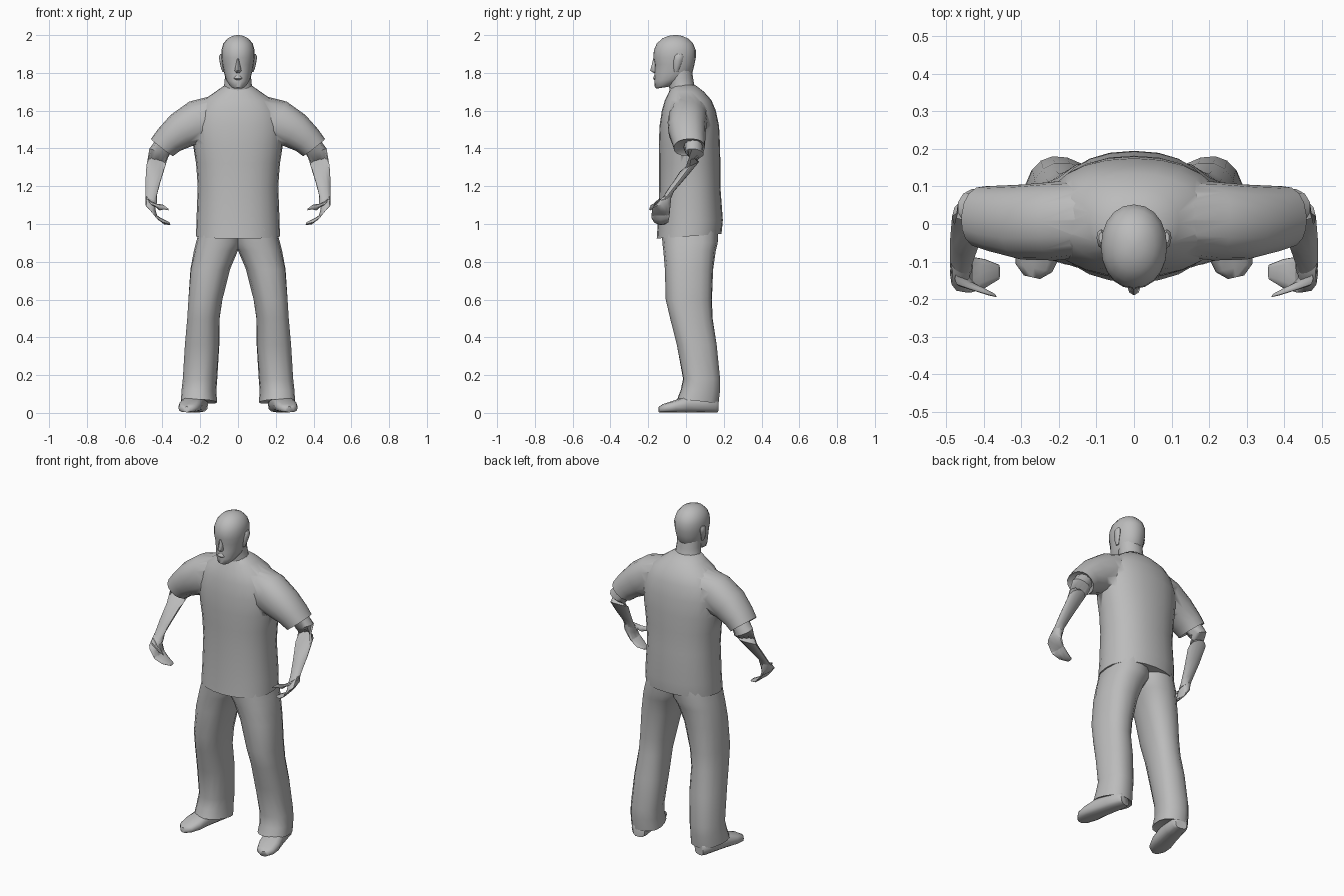
import bpy, bmesh, math
from mathutils import Vector as V

grey = bpy.data.materials.new("plain grey")
grey.diffuse_color = (0.5, 0.5, 0.5, 1)


def loft(name, rings, n=16, p=0.9, mirror=False, smooth=50):
    """Skin a row of rounded rings, each given as centre, u radius, v radius."""
    bm = bmesh.new()
    loops = []
    for c, u, v in rings:
        loop = []
        for i in range(n):
            a = 2 * math.pi * i / n
            s, t = [math.copysign(abs(k) ** p, k) for k in (math.cos(a), math.sin(a))]
            loop.append(bm.verts.new(V(c) + V(u) * s + V(v) * t))
        loops.append(loop)
    for a, b in zip(loops, loops[1:]):
        for i in range(n):
            j = (i + 1) % n
            bm.faces.new((a[i], a[j], b[j], b[i]))
    bm.faces.new(loops[0])
    bm.faces.new(loops[-1])
    bmesh.ops.recalc_face_normals(bm, faces=bm.faces)
    me = bpy.data.meshes.new(name)
    bm.to_mesh(me)
    bm.free()
    me.materials.append(grey)
    ob = bpy.data.objects.new(name, me)
    bpy.context.collection.objects.link(ob)
    if mirror:
        ob.modifiers.new("mirror", 'MIRROR').use_mirror_merge = False
    bpy.ops.object.select_all(action='DESELECT')
    bpy.context.view_layer.objects.active = ob
    ob.select_set(True)
    bpy.ops.object.shade_smooth_by_angle(angle=math.radians(smooth))
    return ob


def level(z, x0, x1, y0, y1, yaw=0, tilt=0):
    """Horizontal ring from its extents; tilt raises its back edge."""
    a = math.radians(yaw)
    rx, ry = (x1 - x0) / 2, (y1 - y0) / 2
    return (((x0 + x1) / 2, (y0 + y1) / 2, z),
            (rx * math.cos(a), rx * math.sin(a), 0),
            (-ry * math.sin(a), ry * math.cos(a), tilt))


def across(c, direction, r, depth):
    """Ring square to a limb direction; r in the upright plane, depth sideways."""
    d = V(direction).normalized()
    side = d.cross(V((0, 0, 1))).normalized()
    return c, side.cross(d) * r, side * depth


# shirt body
shirt = loft("shirt", [
    level(0.935, -0.222, 0.222, -0.155, 0.188, 0, 0.012),
    level(1.02, -0.22, 0.22, -0.148, 0.195),
    level(1.2, -0.213, 0.213, -0.142, 0.182),
    level(1.32, -0.222, 0.222, -0.142, 0.182),
    level(1.42, -0.238, 0.238, -0.144, 0.18),
    level(1.52, -0.245, 0.245, -0.14, 0.175),
    level(1.6, -0.225, 0.225, -0.128, 0.158),
    level(1.655, -0.185, 0.185, -0.112, 0.135),
    level(1.70, -0.12, 0.12, -0.09, 0.095),
    level(1.735, -0.07, 0.07, -0.075, 0.05)], n=24)

# sleeves, merged into the shirt
sleeve = loft("sleeves", [
    across((0.10, 0.015, 1.585), (1, 0, -0.3), 0.10, 0.10),
    across((0.21, 0.008, 1.54), (0.9, 0, -0.4), 0.118, 0.105),
    across((0.30, 0.005, 1.495), (0.8, 0, -0.55), 0.100, 0.10),
    across((0.365, 0.012, 1.445), (0.7, 0, -0.7), 0.082, 0.09),
    across((0.402, 0.018, 1.405), (0.62, 0.05, -0.79), 0.074, 0.083),
    across((0.396, 0.018, 1.412), (0.62, 0.05, -0.79), 0.064, 0.072)],
    mirror=True)
join = shirt.modifiers.new("join sleeves", 'BOOLEAN')
join.operation, join.object = 'UNION', sleeve
bpy.context.view_layer.objects.active = shirt
bpy.ops.object.modifier_apply(modifier=join.name)
bpy.data.objects.remove(sleeve)

# bare arms
loft("arms", [
    across((0.37, 0.03, 1.45), (0.6, 0.1, -0.8), 0.05, 0.055),
    across((0.42, 0.045, 1.375), (0.4, -0.1, -0.9), 0.056, 0.05),
    ((0.435, 0.02, 1.305), (0.05, 0, 0), (0, 0.05, 0.025)),
    ((0.45, -0.04, 1.225), (0.04, 0, 0), (0, 0.045, 0.026)),
    ((0.46, -0.098, 1.15), (0.03, 0, 0), (0, 0.034, 0.022)),
    ((0.46, -0.115, 1.12), (0.03, 0, 0.01), (0, 0.034, 0.01))],
    n=12, p=1, mirror=True)

# hands with curled fingers
loft("hands", [
    ((0.46, -0.108, 1.14), (0.028, 0, 0.008), (0, 0.032, 0.014)),
    ((0.464, -0.13, 1.09), (0.027, 0, 0.014), (0, 0.05, 0.012)),
    ((0.44, -0.135, 1.045), (0.018, 0, 0.022), (0, 0.05, 0.005)),
    ((0.40, -0.132, 1.015), (0.009, 0, 0.017), (0, 0.04, 0)),
    ((0.36, -0.128, 1.002), (0.003, 0, 0.008), (0, 0.02, 0))],
    n=10, p=0.9, mirror=True)
loft("thumbs", [
    ((0.462, -0.145, 1.115), (0.016, 0, 0.016), (0, 0.022, 0.01)),
    ((0.425, -0.168, 1.09), (0.01, 0, 0.018), (0.008, 0.013, 0)),
    ((0.395, -0.18, 1.09), (0.003, 0, 0.013), (0.006, 0.01, 0)),
    ((0.37, -0.19, 1.078), (0.002, 0, 0.006), (0.003, 0.005, 0))],
    n=8, p=1, mirror=True)

# trousers
loft("trousers", [
    level(0.98, -0.03, 0.20, -0.13, 0.17),
    level(0.90, -0.025, 0.223, -0.125, 0.168),
    level(0.86, 0.0, 0.233, -0.12, 0.158),
    level(0.76, 0.042, 0.252, -0.112, 0.144, 4),
    level(0.60, 0.082, 0.263, -0.108, 0.138, 6),
    level(0.50, 0.098, 0.268, -0.085, 0.142, 8),
    level(0.36, 0.10, 0.28, -0.05, 0.164, 10),
    level(0.18, 0.112, 0.29, -0.015, 0.18, 14),
    level(0.12, 0.118, 0.295, -0.028, 0.18, 16),
    level(0.06, 0.115, 0.298, -0.047, 0.172, 16, -0.012),
    level(0.068, 0.128, 0.286, -0.035, 0.16, 16, -0.012)],
    p=0.85, mirror=True)

# shoes, turned outwards from heel to toe
heel, toe = V((0.203, 0.165, 0)), V((0.272, -0.142, 0))
side = V((0.976, 0.217, 0))
loft("shoes", [
    (heel.lerp(toe, t) + V((0, 0, h / 2 + 0.003)), side * w, (0, 0, h / 2))
    for t, w, h in [(0, 0.035, 0.07), (0.06, 0.05, 0.085), (0.3, 0.054, 0.09),
                    (0.55, 0.058, 0.085), (0.75, 0.062, 0.062),
                    (0.92, 0.05, 0.045), (1, 0.022, 0.03)]],
    n=12, p=0.7, mirror=True)

# neck
loft("neck", [
    level(1.66, -0.10, 0.10, -0.08, 0.075),
    level(1.73, -0.074, 0.074, -0.09, 0.045),
    level(1.77, -0.07, 0.07, -0.095, 0.038),
    level(1.83, -0.07, 0.07, -0.10, 0.03)], p=1)

# head
loft("head", [
    level(1.722, -0.03, 0.03, -0.155, -0.09, 0, 0.005),
    level(1.735, -0.045, 0.045, -0.165, -0.05, 0, 0.012),
    level(1.765, -0.064, 0.064, -0.168, 0.01, 0, 0.01),
    level(1.80, -0.074, 0.074, -0.167, 0.034),
    level(1.845, -0.083, 0.083, -0.165, 0.045),
    level(1.88, -0.088, 0.088, -0.173, 0.052),
    level(1.92, -0.088, 0.088, -0.17, 0.052),
    level(1.955, -0.078, 0.078, -0.155, 0.038),
    level(1.983, -0.055, 0.055, -0.125, 0.01),
    level(1.996, -0.028, 0.028, -0.092, -0.022),
    level(2.0, -0.008, 0.008, -0.065, -0.045)], n=20, p=0.95)

# nose and lips
loft("nose", [
    level(1.80, -0.012, 0.012, -0.172, -0.14),
    level(1.812, -0.018, 0.018, -0.19, -0.14),
    level(1.84, -0.012, 0.012, -0.182, -0.14),
    level(1.875, -0.007, 0.007, -0.174, -0.14)], n=8, p=1)
loft("lips", [
    level(1.762, -0.016, 0.016, -0.168, -0.14),
    level(1.771, -0.025, 0.025, -0.176, -0.14),
    level(1.785, -0.016, 0.016, -0.169, -0.14)], n=10, p=1)

# ears
loft("ears", [
    level(1.805, 0.07, 0.082, -0.062, -0.042),
    level(1.825, 0.07, 0.09, -0.066, -0.034),
    level(1.865, 0.072, 0.099, -0.066, -0.018),
    level(1.888, 0.075, 0.1, -0.06, -0.014),
    level(1.9, 0.08, 0.094, -0.05, -0.022)], n=8, p=1, mirror=True)
